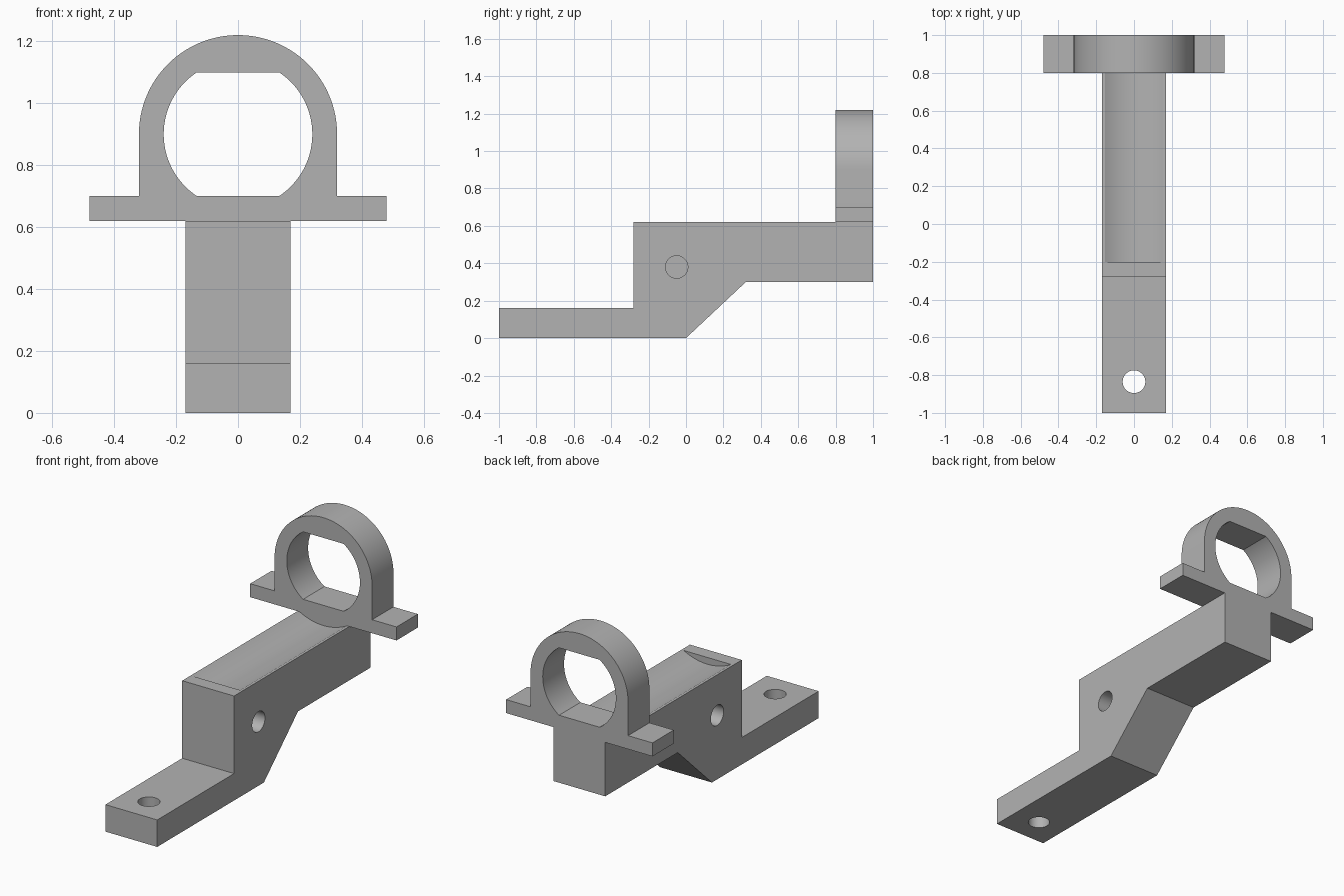
import bpy, bmesh, math
from mathutils import Vector

if "Cube" in bpy.data.objects:
    bpy.data.objects.remove(bpy.data.objects["Cube"], do_unlink=True)

grey = bpy.data.materials.new("plain grey")
grey.use_nodes = True
colour = (0.45, 0.45, 0.45, 1)
grey.diffuse_color = colour
grey.node_tree.nodes["Principled BSDF"].inputs["Base Color"].default_value = colour


def prism(name, points, start, end):
    """Extrude a closed outline of 3D points, moved to start, as far as end."""
    bm = bmesh.new()
    start, end = Vector(start), Vector(end)
    face = bm.faces.new([bm.verts.new(Vector(p) + start) for p in points])
    new = bmesh.ops.extrude_face_region(bm, geom=[face])["geom"]
    bmesh.ops.translate(bm, vec=end - start,
                        verts=[v for v in new if isinstance(v, bmesh.types.BMVert)])
    bmesh.ops.recalc_face_normals(bm, faces=bm.faces)
    mesh = bpy.data.meshes.new(name)
    bm.to_mesh(mesh)
    bm.free()
    mesh.materials.append(grey)
    obj = bpy.data.objects.new(name, mesh)
    bpy.context.collection.objects.link(obj)
    return obj


def arc(radius, a0, a1, steps):
    """Points on an arc between two angles, in degrees."""
    angles = [math.radians(a0 + (a1 - a0) * i / steps) for i in range(steps + 1)]
    return [(radius * math.cos(a), radius * math.sin(a)) for a in angles]


def circle(radius, steps=64):
    return arc(radius, 0, 360, steps)[:-1]


def combine(target, other, operation):
    """Apply a boolean and remove the other body."""
    mod = target.modifiers.new(operation.lower(), "BOOLEAN")
    mod.object, mod.operation, mod.solver = other, operation, "EXACT"
    bpy.context.view_layer.objects.active = target
    bpy.ops.object.modifier_apply(modifier=mod.name)
    bpy.data.objects.remove(other, do_unlink=True)


HALF = 0.17          # half width of the arm
RING_Z = 0.90        # height of the ring axis
RING_R = 0.32        # outer ring radius
BORE_R = 0.24        # inner ring radius

# Cranked arm with a flat foot
side = [(-1, 0), (0, 0), (0.32, 0.30), (1, 0.30), (1, 0.62),
        (-0.28, 0.62), (-0.28, 0.16), (-1, 0.16)]
arm = prism("bracket_arm", [(0, y, z) for y, z in side], (-HALF, 0, 0), (HALF, 0, 0))

# Shallow round trough along the top of the arm
trough = prism("trough_cutter", [(x, 0, z) for x, z in circle(RING_R, 128)],
               (0, -0.20, RING_Z), (0, 0.80, RING_Z))
combine(arm, trough, "DIFFERENCE")

# Vertical bolt hole through the foot
bolt = prism("bolt_cutter", [(x, y, 0) for x, y in circle(0.06)],
             (0, -0.835, -0.1), (0, -0.835, 0.3))
combine(arm, bolt, "DIFFERENCE")

# Blind holes in both sides
for s in (-1, 1):
    pin = prism("pin_cutter", [(0, y, z) for y, z in circle(0.06)],
                (s * 0.05, -0.05, 0.38), (s * 0.3, -0.05, 0.38))
    combine(arm, pin, "DIFFERENCE")

# Ring holder with two side tabs
outline = [(-0.48, 0.62), (0.48, 0.62), (0.48, 0.70), (RING_R, 0.70)]
outline += [(x, z + RING_Z) for x, z in arc(RING_R, 0, 180, 64)]
outline += [(-RING_R, 0.70), (-0.48, 0.70)]
holder = prism("ring_holder", [(x, 0, z) for x, z in outline], (0, 0.8, 0), (0, 1, 0))

# Bore with a flat at its top and bottom
flat = math.degrees(math.asin(0.20 / BORE_R))
bore = arc(BORE_R, -flat, flat, 40) + arc(BORE_R, 180 - flat, 180 + flat, 40)
cutter = prism("bore_cutter", [(x, 0, z) for x, z in bore],
               (0, 0.7, RING_Z), (0, 1.1, RING_Z))
combine(holder, cutter, "DIFFERENCE")

# Join into one solid
combine(arm, holder, "UNION")
bpy.ops.object.select_all(action="DESELECT")
arm.select_set(True)
bpy.context.view_layer.objects.active = arm
bpy.ops.object.shade_smooth_by_angle(angle=math.radians(25))
